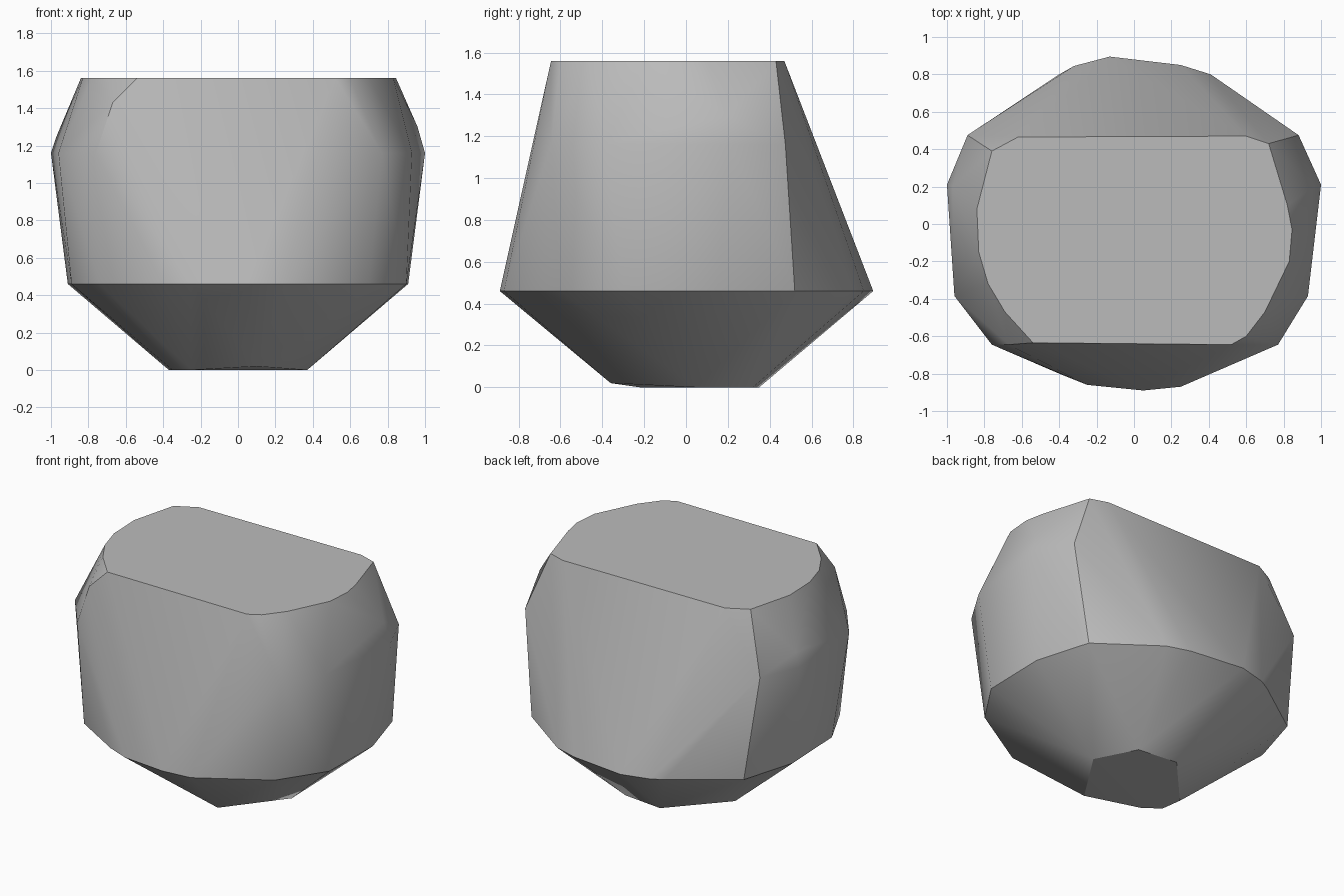
import bpy
import bmesh
import math

cube = bpy.data.objects.get("Cube")
if cube:
    bpy.data.objects.remove(cube, do_unlink=True)

# Stone colour
stone = bpy.data.materials.new("stone_grey")
stone.use_nodes = True
grey = (0.5, 0.5, 0.5, 1)
stone.diffuse_color = grey
stone.node_tree.nodes["Principled BSDF"].inputs["Base Color"].default_value = grey

# Flat cut at the top of the boulder
top = [(-.62, .465), (-.76, .39), (-.84, .08), (-.83, -.15), (-.78, -.32),
       (-.69, -.47), (-.54, -.635), (.52, -.645), (.6, -.6), (.7, -.47),
       (.83, -.2), (.845, -.03), (.82, .1), (.72, .43), (.6, .47)]
# Widest shoulder
shoulder = [(-.89, .475), (-1, .21), (-.96, -.385), (-.76, -.645),
            (.77, -.645), (.93, -.385), (1, .21), (.88, .475)]
# Sharp lower rim
rim = [(-.13, .895), (-.32, .845), (-.4, .8), (-.8, .52), (-.91, .15),
       (-.89, -.3), (-.74, -.6), (-.4, -.8), (-.25, -.86), (.05, -.89),
       (.25, -.87), (.7, -.6), (.9, -.3), (.91, .15), (.8, .52),
       (.41, .8), (.25, .85)]
# Small resting face
base = [(.23, .32), (-.05, .35), (-.37, 0), (-.35, -.14), (-.25, -.22), (.37, .05)]
# Chipped corners
chips = [(.1, -.36, .02), (-.67, -.645, 1.43), (.96, .2, 1.3), (-.97, .2, 1.25)]

points = chips
for ring, height in ((top, 1.56), (shoulder, 1.16), (rim, .46), (base, 0)):
    points += [(x, y, height) for x, y in ring]

# Wrap the rings in one convex boulder
bm = bmesh.new()
for point in points:
    bm.verts.new(point)
hull = bmesh.ops.convex_hull(bm, input=bm.verts)
loose = [v for v in bm.verts if not v.link_faces]
bmesh.ops.delete(bm, geom=loose, context="VERTS")
bmesh.ops.dissolve_limit(bm, angle_limit=math.radians(1), verts=bm.verts, edges=bm.edges)
bmesh.ops.recalc_face_normals(bm, faces=bm.faces)
mesh = bpy.data.meshes.new("boulder")
bm.to_mesh(mesh)
bm.free()
mesh.materials.append(stone)

boulder = bpy.data.objects.new("boulder", mesh)
bpy.context.collection.objects.link(boulder)
bpy.ops.object.select_all(action="DESELECT")
boulder.select_set(True)
bpy.context.view_layer.objects.active = boulder
bpy.ops.object.shade_smooth_by_angle(angle=math.radians(30))
